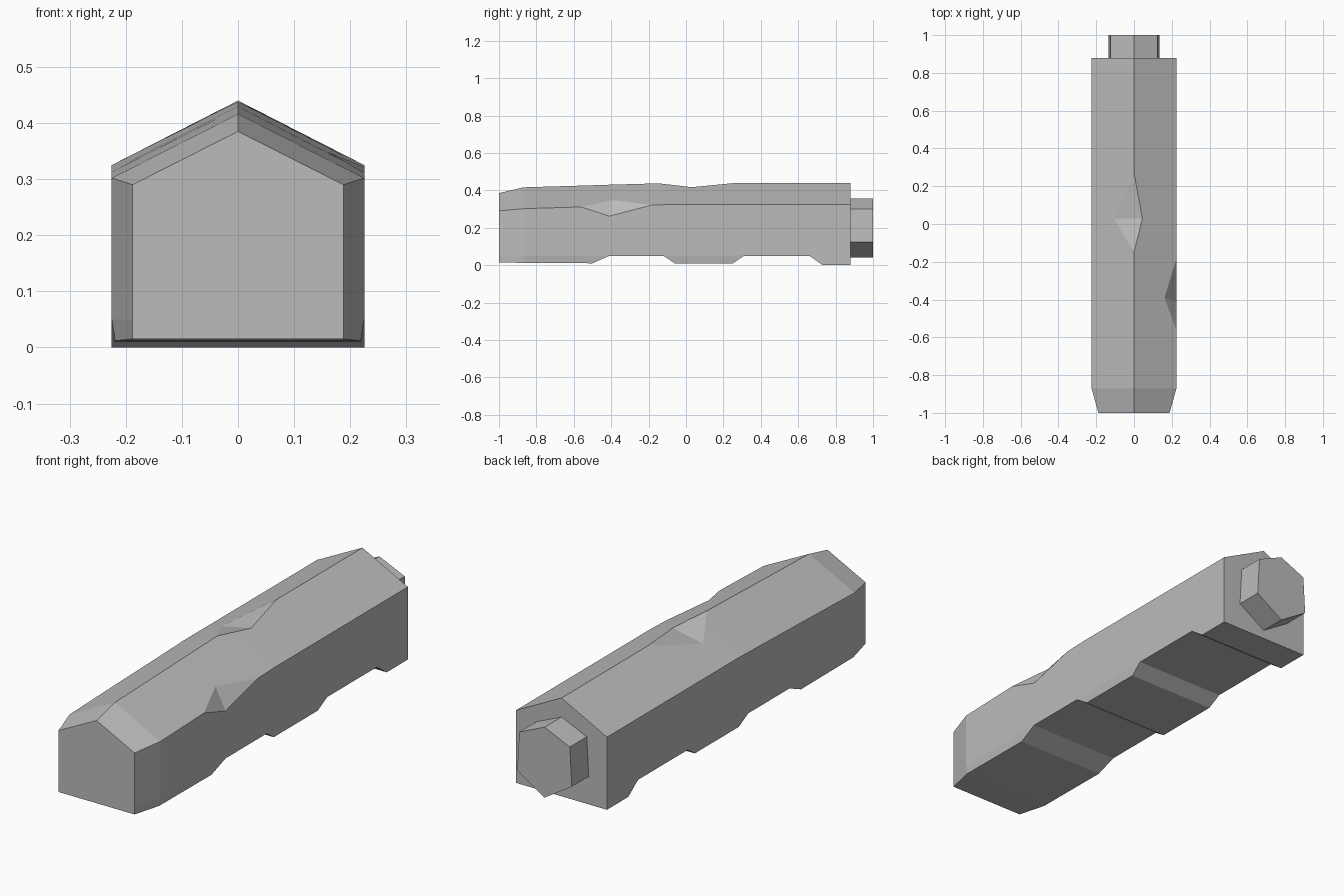
import bpy
import bmesh
from mathutils import Vector

cube = bpy.data.objects.get("Cube")
if cube:
    bpy.data.objects.remove(cube, do_unlink=True)

grey = bpy.data.materials.new("plain grey")
grey.use_nodes = True
tone = (0.5, 0.5, 0.5, 1)
grey.diffuse_color = tone
grey.node_tree.nodes["Principled BSDF"].inputs["Base Color"].default_value = tone


def loft(name, rings):
    """Closed solid through rings of equal point count."""
    bm = bmesh.new()
    loops = [[bm.verts.new(p) for p in ring] for ring in rings]
    for a, b in zip(loops, loops[1:]):
        for i in range(len(a)):
            j = (i + 1) % len(a)
            bm.faces.new((a[i], a[j], b[j], b[i]))
    bm.faces.new(loops[0])
    bm.faces.new(loops[-1])
    bmesh.ops.recalc_face_normals(bm, faces=bm.faces)
    mesh = bpy.data.meshes.new(name)
    bm.to_mesh(mesh)
    bm.free()
    mesh.materials.append(grey)
    obj = bpy.data.objects.new(name, mesh)
    bpy.context.collection.objects.link(obj)
    return obj


def section(y, width, foot, base, eave, ridge):
    """House-shaped cross-section; foot is the half width underneath."""
    wall = max(base + 0.001, 0.05)
    return [(-foot, y, base), (foot, y, base), (width, y, wall), (width, y, eave),
            (0, y, ridge), (-width, y, eave), (-width, y, wall)]


# Beam: tapered nose, shallow notches underneath
W, F = 0.225, 0.219
beam = loft("beam", [section(*s) for s in (
    (-1.0, 0.188, 0.188, 0.015, 0.29, 0.385),
    (-0.87, W, F, 0.012, 0.302, 0.416),
    (-0.5, W, F, 0.01, 0.313, 0.427),
    (-0.41, W, W, 0.05, 0.315, 0.43),
    (-0.12, W, W, 0.05, 0.323, 0.438),
    (-0.06, W, F, 0.01, 0.325, 0.439),
    (0.25, W, F, 0.01, 0.325, 0.44),
    (0.31, W, W, 0.05, 0.325, 0.44),
    (0.66, W, W, 0.05, 0.325, 0.44),
    (0.73, W, W, 0.0, 0.325, 0.44),
    (0.88, W, W, 0.0, 0.325, 0.44))])


def chip(name, a, b, c, d):
    """Cut a V whose valley runs a-b and whose flanks pass through c and d."""
    a, b, c, d = map(Vector, (a, b, c, d))
    mid, run = (a + b) / 2, b - a
    rings = [[p, p + (c - mid) * 3, p + (d - mid) * 3] for p in (a - run, b + run)]
    cutter = loft(name, rings)
    cutter.hide_render = True
    cutter.hide_viewport = True
    mod = beam.modifiers.new(name, "BOOLEAN")
    mod.operation = "DIFFERENCE"
    mod.solver = "EXACT"
    mod.object = cutter


# Chips out of the ridge and one eave
chip("ridge_chip_cutter", (-0.1, 0.03, 0.387), (0.045, 0.03, 0.417),
     (0, -0.15, 0.438), (0, 0.27, 0.44))
chip("eave_chip_cutter", (0.16, -0.39, 0.35), (W, -0.41, 0.262),
     (W, -0.56, 0.311), (W, -0.18, 0.322))

# Six-sided peg on the back end
peg = [(0, 0.355), (0.125, 0.30), (0.135, 0.125), (0, 0.04), (-0.135, 0.125), (-0.125, 0.30)]
loft("end_peg", [[(x, y, z) for x, z in peg] for y in (0.86, 1.0)])
